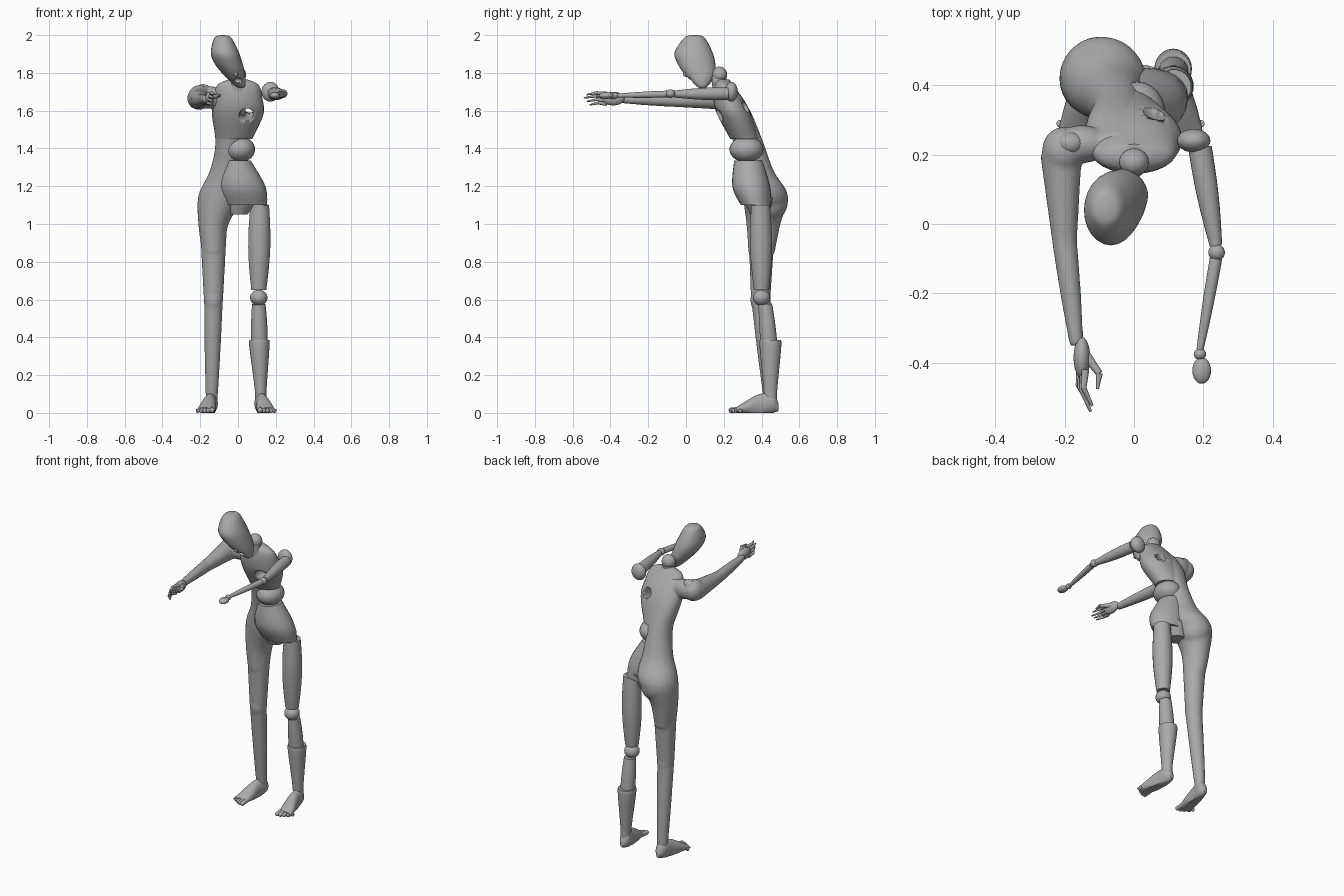
import bpy
import bmesh
import math
from mathutils import Matrix, Vector

if "Cube" in bpy.data.objects:
    bpy.data.objects.remove(bpy.data.objects["Cube"])

grey = bpy.data.materials.new("plain_grey")
grey.use_nodes = True
grey.diffuse_color = (0.4, 0.4, 0.4, 1)
grey.node_tree.nodes["Principled BSDF"].inputs["Base Color"].default_value = grey.diffuse_color


def bridge(bm, loops):
    """Skin a row of point rings into a closed tube."""
    rings = [[bm.verts.new(point) for point in loop] for loop in loops]
    for lower, upper in zip(rings, rings[1:]):
        for k in range(len(lower)):
            bm.faces.new((lower[k - 1], lower[k], upper[k], upper[k - 1]))
    bm.faces.new(rings[0])
    bm.faces.new(rings[-1])


def circle(sides):
    return [(math.cos(math.tau * k / sides), math.sin(math.tau * k / sides)) for k in range(sides)]


def blend(before, start, end, after, t):
    """Smooth curve value between start and end."""
    slope_in, slope_out = (end - before) / 2, (after - start) / 2
    ease = t * t * (3 - 2 * t)
    return start + (end - start) * ease + t * (1 - t) * ((1 - t) * slope_in - t * slope_out)


def loft(bm, rings, axis="z", steps=5):
    """Smooth tube through ellipses (x, y, z, half width, half depth) facing an axis."""
    padded = [rings[0], *rings, rings[-1]]
    path = []
    for quad in zip(padded, padded[1:], padded[2:], padded[3:]):
        path += [[blend(*values, k / steps) for values in zip(*quad)] for k in range(steps)]
    path.append(rings[-1])
    loops = []
    for x, y, z, wide, deep in path:
        if axis == "z":
            loops.append([(x + wide * c, y + deep * s, z) for c, s in circle(24)])
        else:
            loops.append([(x + wide * c, y, max(z + deep * s, 0)) for c, s in circle(24)])
    bridge(bm, loops)


def limb(bm, start, end, thick, thin, swell=0.0, sides=20, steps=8):
    """Straight tapering rod that swells along its middle."""
    start, end = Vector(start), Vector(end)
    turn = (end - start).to_track_quat("Z", "Y")
    loops = []
    for k in range(steps + 1):
        t = k / steps
        radius = thick + (thin - thick) * t + swell * math.sin(math.pi * t)
        centre = start.lerp(end, t)
        loops.append([centre + turn @ Vector((radius * c, radius * s, 0)) for c, s in circle(sides)])
    bridge(bm, loops)


def ball(bm, centre, size):
    place = Matrix.Translation(centre) @ Matrix.Diagonal((*size, 1))
    bmesh.ops.create_uvsphere(bm, u_segments=24, v_segments=16, radius=1, matrix=place)


def finish(name, bm):
    bmesh.ops.recalc_face_normals(bm, faces=bm.faces)
    mesh = bpy.data.meshes.new(name)
    bm.to_mesh(mesh)
    bm.free()
    mesh.materials.append(grey)
    part = bpy.data.objects.new(name, mesh)
    bpy.context.collection.objects.link(part)
    bpy.ops.object.select_all(action="DESELECT")
    part.select_set(True)
    bpy.context.view_layer.objects.active = part
    bpy.ops.object.shade_smooth_by_angle(angle=math.radians(45))
    return part


def make(name, shape, *args, **options):
    """Build a part out of a single shape."""
    bm = bmesh.new()
    shape(bm, *args, **options)
    return finish(name, bm)


def carve(part, cutter):
    """Cut a helper shape out of a part, then discard the helper."""
    cut = part.modifiers.new("cut", "BOOLEAN")
    cut.object, cut.solver = cutter, "EXACT"
    bpy.context.view_layer.objects.active = part
    bpy.ops.object.modifier_apply(modifier=cut.name)
    bpy.data.objects.remove(cutter)


# Living half: back, hip, leg and arm fused into one skin
bm = bmesh.new()
loft(bm, [(-.04, .22, 1.72, .07, .04), (-.05, .27, 1.6, .09, .07), (-.045, .33, 1.43, .075, .08),
          (-.06, .375, 1.28, .09, .09), (-.09, .42, 1.15, .12, .12), (-.13, .41, 1, .08, .09),
          (-.13, .4, .85, .06, .07)])
limb(bm, start=(-.13, .4, .95), end=(-.13, .395, .58), thick=.07, thin=.05)
limb(bm, start=(-.13, .395, .6), end=(-.14, .445, .04), thick=.05, thin=.03, swell=.002)
ball(bm, (-.13, .395, .6), (.05, .054, .08))
ball(bm, (-.1, .44, 1.12), (.1, .1, .11))
ball(bm, (-.15, .23, 1.67), (.08, .055, .06))
ball(bm, (-.205, .21, 1.67), (.06, .07, .066))
elbow, wrist = (-.2, -.05, 1.655), (-.165, -.35, 1.66)
limb(bm, start=(-.21, .2, 1.665), end=elbow, thick=.06, thin=.036)
limb(bm, start=elbow, end=wrist, thick=.036, thin=.02, swell=.002)
skin = finish("living_half", bm)
remesh = skin.modifiers.new("fuse", "REMESH")
remesh.mode, remesh.voxel_size, remesh.use_smooth_shade = "VOXEL", 0.007, True
relax = skin.modifiers.new("relax", "SMOOTH")
relax.iterations = 8

# Living hand with bent fingers and a thumb
bm = bmesh.new()
ball(bm, (-.15, -.385, 1.664), (.024, .06, .036))
for i in range(4):
    knuckle = Vector((-.14 - .005 * i, -.42, 1.69 - .018 * i))
    reach = .06 - .008 * abs(i - 1)
    bend = knuckle + Vector((-.005, -reach, .005))
    tip = bend + Vector((.025, -reach, -.01))
    limb(bm, knuckle, bend, thick=.011, thin=.008)
    limb(bm, bend, tip, thick=.008, thin=.004)
    ball(bm, bend, (.008, .008, .008))
thumb = (-.1, -.43, 1.68)
limb(bm, start=(-.145, -.37, 1.67), end=thumb, thick=.015, thin=.01)
limb(bm, start=thumb, end=(-.105, -.475, 1.68), thick=.01, thin=.004)
finish("living_hand", bm)

# Feet with five toes each
for name, side, shift in (("left_foot", 1, 0), ("right_foot", -1, -.02)):
    bm = bmesh.new()
    sole = [(.12, .49, .03, .012, .02), (.12, .46, .05, .033, .05), (.13, .39, .04, .035, .06),
            (.14, .33, .03, .043, .04), (.153, .265, .014, .045, .015)]
    loft(bm, [(side * x + shift, *rest) for x, *rest in sole], axis="y")
    for i in range(5):
        x, tip, radius = side * (.117 + .019 * i) + shift, .24 + .003 * i * i, .014 - .001 * i
        limb(bm, (x, .29, .018), (x, tip, radius), thick=radius, thin=radius)
        ball(bm, (x, tip, radius), (radius, radius, radius))
    finish(name, bm)

# Chest shell with a hole through the left breast
chest = make("chest", loft, [(0, .2, 1.765, .05, .03), (0, .2, 1.735, .11, .05), (0, .225, 1.66, .13, .08),
                             (0, .255, 1.58, .135, .09), (-.02, .31, 1.45, .095, .075)])
carve(chest, make("hole_cutter", limb, start=(.035, .08, 1.55), end=(.07, .42, 1.65), thick=.04, thin=.03))

# Belly ball and pelvis block
make("belly_ball", ball, (.01, .32, 1.395), (.08, .09, .068))
make("pelvis", loft, [(0, .33, 1.335, .068, .075), (.02, .345, 1.2, .125, .1), (.04, .37, 1.1, .115, .08)])
make("crotch", loft, [(.01, .38, 1.14, .11, .08), (0, .39, 1.05, .05, .05)])

# Head with an open mouth, and its neck joint
head = make("head", loft, [(-.08, .045, 2, .012, .015), (-.08, .045, 1.985, .045, .055),
                           (-.07, .04, 1.91, .074, .1), (-.05, .055, 1.85, .074, .1),
                           (-.02, .075, 1.79, .057, .08), (.01, .085, 1.735, .03, .035),
                           (.016, .085, 1.72, .012, .015)])
carve(head, make("mouth_cutter", ball, (0, .02, 1.76), (.022, .03, .015)))
make("nose", ball, (-.012, 0, 1.795), (.011, .016, .017))
make("neck_ball", ball, (0, .178, 1.79), (.043, .04, .043))
make("neck", limb, start=(0, .16, 1.79), end=(0, .19, 1.72), thick=.03, thin=.05)

# Jointed left leg
make("left_hip_pin", limb, start=(.115, .395, 1.15), end=(.115, .395, 1.08), thick=.024, thin=.024)
make("left_thigh", limb, start=(.115, .395, 1.1), end=(.11, .4, .65), thick=.05, thin=.04, swell=.014)
make("left_knee_ball", ball, (.11, .4, .61), (.046, .046, .042))
make("left_upper_shin", limb, start=(.11, .42, .575), end=(.114, .44, .36), thick=.036, thin=.044, swell=.003)
make("left_lower_shin", loft, [(.114, .445, .385, .046, .05), (.113, .447, .36, .054, .058),
                               (.12, .447, .12, .031, .036), (.12, .447, .04, .031, .036)])

# Jointed left arm
make("left_shoulder_ball", ball, (.172, .24, 1.7), (.048, .034, .052))
make("right_shoulder_cap", ball, (-.185, .232, 1.705), (.042, .033, .035))
make("left_upper_arm", limb, start=(.19, .22, 1.69), end=(.236, -.062, 1.688), thick=.034, thin=.018, swell=.005)
make("left_elbow_ball", ball, (.238, -.082, 1.69), (.024, .024, .023))
make("left_forearm", limb, start=(.236, -.1, 1.688), end=(.19, -.362, 1.68), thick=.018, thin=.01, swell=.002)
make("left_wrist_ball", ball, (.19, -.375, 1.68), (.018, .016, .017))
make("left_mitten", ball, (.195, -.422, 1.68), (.027, .038, .018))
